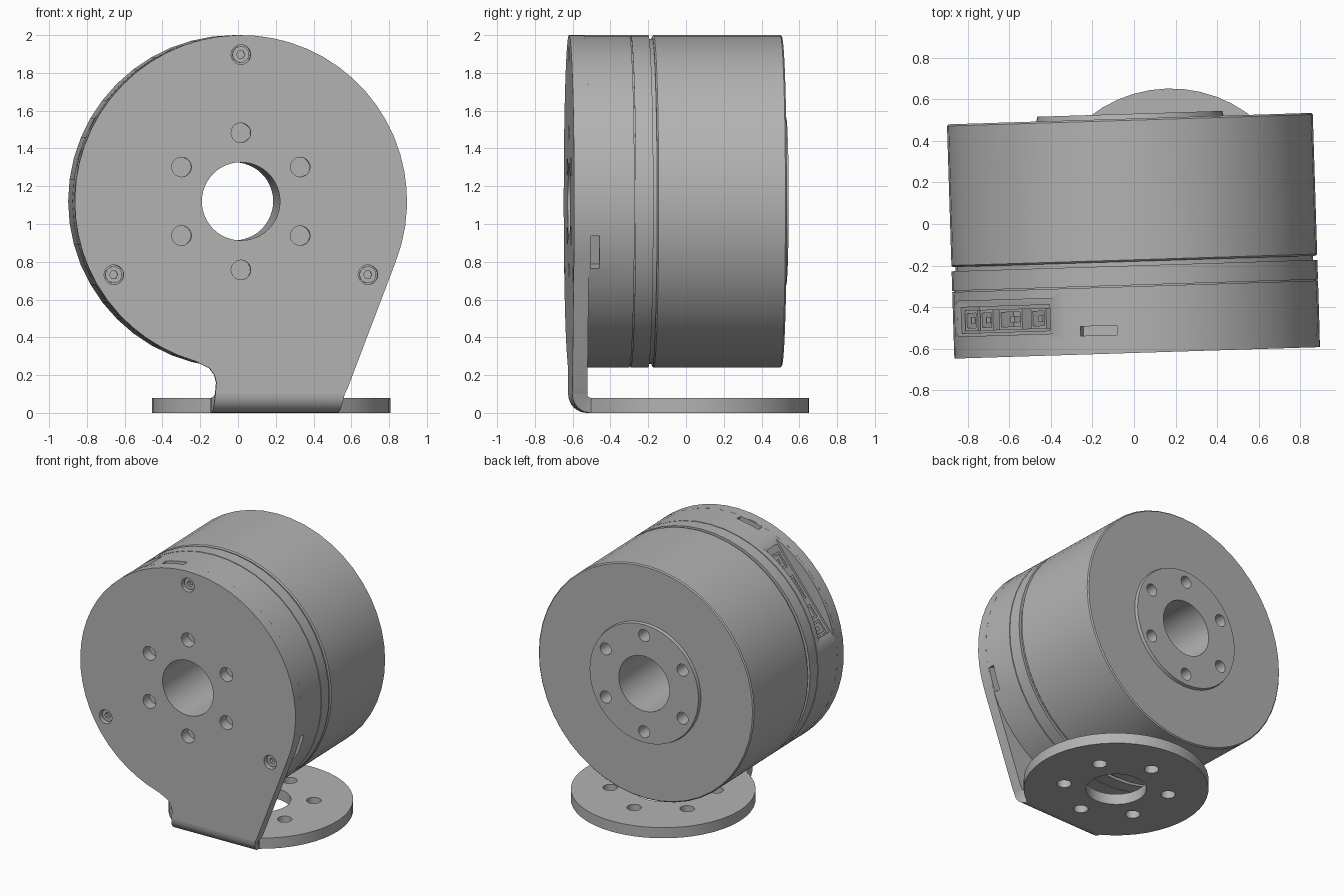
import bpy, bmesh, math
from mathutils import Matrix, Vector

cube = bpy.data.objects.get("Cube")
if cube:
    bpy.data.objects.remove(cube, do_unlink=True)

# One plain metal colour
grey = bpy.data.materials.new("metal_grey")
grey.use_nodes = True
colour = (0.45, 0.45, 0.45, 1)
grey.diffuse_color = colour
grey.node_tree.nodes["Principled BSDF"].inputs["Base Color"].default_value = colour

AXIS_Z, RADIUS, BORE, BOLT = 1.12, 0.88, 0.207, 0.363
THICK, FRONT = 0.08, -0.62
PLACE = Matrix.Translation((-0.004, 0, 0)) @ Matrix.Rotation(math.radians(1.8), 4, "Z")
HEX = [30 + 60 * i for i in range(6)]


def polar(angle, r):
    a = math.radians(angle)
    return r * math.cos(a), r * math.sin(a)


def finish(name, bm):
    bmesh.ops.recalc_face_normals(bm, faces=bm.faces[:])
    mesh = bpy.data.meshes.new(name)
    bm.to_mesh(mesh)
    bm.free()
    obj = bpy.data.objects.new(name, mesh)
    bpy.context.collection.objects.link(obj)
    mesh.materials.append(grey)
    return obj


def loft(name, rings, closed=False):
    """Skin a list of point loops; cap the ends unless closed."""
    bm = bmesh.new()
    loops = [[bm.verts.new(p) for p in ring] for ring in rings]
    n = len(loops[0])
    pairs = list(zip(loops, loops[1:])) + ([(loops[-1], loops[0])] if closed else [])
    for a, b in pairs:
        for i in range(n):
            j = (i + 1) % n
            bm.faces.new((a[i], a[j], b[j], b[i]))
    if not closed:
        bm.faces.new(loops[0])
        bm.faces.new(loops[-1])
    return finish(name, bm)


def lathe(name, profile, sides=48):
    """Spin a closed (y, radius) profile about the motor axis."""
    rings = []
    for i in range(sides):
        c, s = polar(360 * i / sides, 1)
        rings.append([(r * c, y, AXIS_Z + r * s) for y, r in profile])
    return loft(name, rings, closed=True)


def rod(name, x, z, r, y0, y1, sides=20):
    ring = [polar(360 * i / sides, r) for i in range(sides)]
    return loft(name, [[(x + a, y, z + b) for a, b in ring] for y in (y0, y1)])


def post(name, x, y, r, z0, z1, sides=20):
    ring = [polar(360 * i / sides, r) for i in range(sides)]
    return loft(name, [[(x + a, y + b, z) for a, b in ring] for z in (z0, z1)])


def rim_box(name, angle, d0, d1, t0, t1, y0, y1):
    """Box on the motor rim: radial, tangential and axial ranges."""
    u, v = polar(angle, 1)

    def point(d, t, y):
        return (d * u - t * v, y, AXIS_Z + d * v + t * u)
    return loft(name, [[point(d, t0, y0), point(d, t1, y0), point(d, t1, y1), point(d, t0, y1)]
                       for d in (d0, d1)])


def cut(obj, cutters):
    for c in cutters:
        mod = obj.modifiers.new("cut", "BOOLEAN")
        mod.operation, mod.solver, mod.object = "DIFFERENCE", "EXACT", c
    bpy.context.view_layer.update()
    result = bpy.data.meshes.new_from_object(
        obj.evaluated_get(bpy.context.evaluated_depsgraph_get()))
    obj.modifiers.clear()
    obj.data = result
    for c in cutters:
        bpy.data.objects.remove(c, do_unlink=True)


parts = []

# Bracket face plate: round top, tangent right edge, filleted left neck
arc = [polar(254 - 275 * i / 44, RADIUS) for i in range(45)]
outline = [(-0.135, 0.1), (-0.13, 0.16), (-0.14, 0.2), (-0.165, 0.235)]
outline += [(x, z + AXIS_Z) for x, z in arc] + [(0.565, 0.13), (0.55, 0.1)]
plate = loft("bracket_plate", [[(x, y, z) for x, z in outline] for y in (FRONT, FRONT + THICK)])
screw_spots = [polar(a, 0.777) for a in (90, 210, 330)]
holes = [rod("hole", 0, AXIS_Z, BORE, -1, 0, 48)]
for x, z in [polar(a, BOLT) for a in HEX] + screw_spots:
    holes.append(rod("hole", x, z + AXIS_Z, 0.052, -1, 0))
cut(plate, holes)
parts.append(plate)

# Screws sunk in the plate
for i, (x, z) in enumerate(screw_spots):
    screw = rod(f"plate_screw_{i + 1}", x, z + AXIS_Z, 0.044, FRONT + 0.025, FRONT + THICK)
    cut(screw, [rod("socket", x, z + AXIS_Z, 0.022, -1, FRONT + 0.055, 6)])
    parts.append(screw)

# Bent corner between plate and foot
rings = []
for i in range(9):
    t = i / 8
    c, s = polar(90 * t, 1)
    x0, x1 = -0.135 - 0.018 * t, 0.55 - 0.035 * t
    rings.append([(x, FRONT + 0.1 - r * c, 0.1 - r * s)
                  for x, r in ((x0, 0.1), (x1, 0.1), (x1, 0.02), (x0, 0.02))])
parts.append(loft("bracket_bend", rings))

# Round foot flange, trimmed straight at the bend
fx, fy, fr = 0.181, 0.014, 0.632
trim = math.degrees(math.acos((fy - FRONT - 0.1) / fr))
rim = [polar(270 + trim + (360 - 2 * trim) * i / 40, fr) for i in range(41)]
foot = loft("foot_flange", [[(fx + x, fy + y, z) for x, y in rim] for z in (0, THICK)])
holes = [post("hole", fx, fy, BORE, -1, 1, 32)]
for x, y in [polar(a, BOLT) for a in HEX]:
    holes.append(post("hole", fx + x, fy + y, 0.05, -1, 1))
cut(foot, holes)
parts.append(foot)

# Stator housing with a thin seam
back = FRONT + THICK
stator = lathe("stator_housing", [
    (back, BORE), (back, RADIUS), (-0.3, RADIUS), (-0.3, 0.872), (-0.294, 0.872),
    (-0.294, RADIUS), (-0.2, RADIUS), (-0.2, 0.86), (-0.18, 0.86), (-0.18, BORE)])
PORT = 142.5
cutters = [rim_box("flat", PORT, 0.79, 1, -0.4, 0.4, -0.515, -0.345),
           rim_box("pocket", PORT, 0.68, 1, -0.35, 0.35, -0.5, -0.375)]
for a in (102, 222, -18):
    cutters.append(rim_box("notch", a, 0.8, 1, -0.09, 0.09, -0.53, -0.485))
cut(stator, cutters)
parts.append(stator)

# Connectors in the side pocket, each with a socket and a pin
for i, (t, half) in enumerate(((0.29, 0.05), (0.17, 0.05), (-0.02, 0.09), (-0.24, 0.06))):
    shell = rim_box(f"connector_{i + 1}", PORT, 0.67, 0.775, t - half, t + half, -0.49, -0.39)
    cut(shell, [rim_box("socket", PORT, 0.7, 1, t - half + 0.015, t + half - 0.015, -0.475, -0.405)])
    parts.append(shell)
    parts.append(rim_box(f"connector_pin_{i + 1}", PORT, 0.69, 0.765, t - 0.015, t + 0.015,
                         -0.455, -0.425))

# Rotor drum with the raised output hub
rotor = lathe("rotor_drum", [
    (-0.18, BORE), (-0.18, 0.872), (-0.172, RADIUS), (0.499, RADIUS), (0.507, 0.872),
    (0.507, 0.45), (0.53, 0.445), (0.53, BORE)])
cut(rotor, [rod("hole", x, z + AXIS_Z, 0.045, 0.4, 1) for x, z in (polar(a, BOLT) for a in HEX)])
parts.append(rotor)

# Turn the whole unit slightly and shade
for obj in parts:
    obj.data.transform(PLACE)
    obj.data.update()
bpy.ops.object.select_all(action="DESELECT")
for obj in parts:
    obj.select_set(True)
bpy.context.view_layer.objects.active = parts[0]
bpy.ops.object.shade_smooth_by_angle(angle=math.radians(30))
